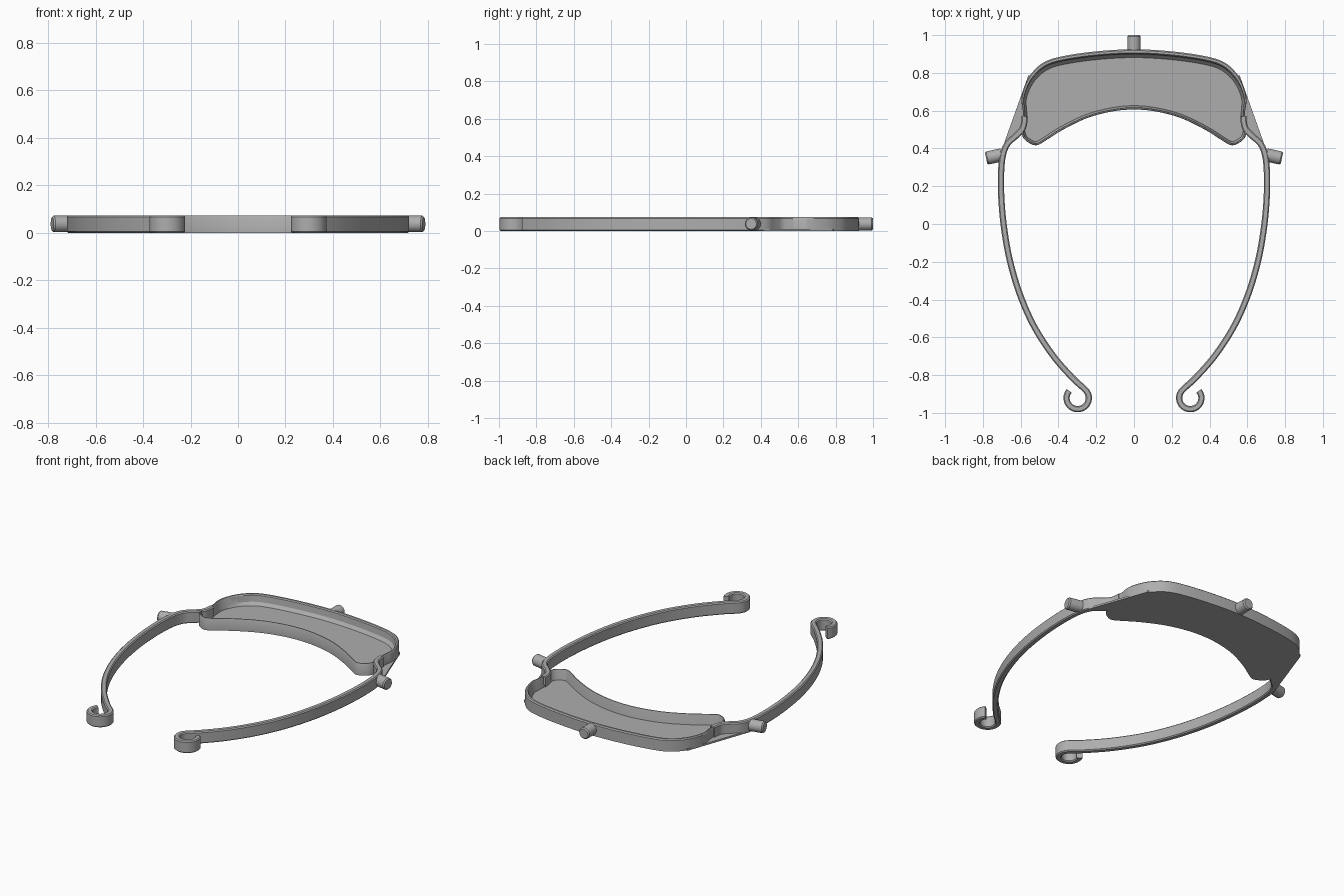
import bpy, bmesh, math
from mathutils import Vector

if "Cube" in bpy.data.objects:
    bpy.data.objects.remove(bpy.data.objects["Cube"], do_unlink=True)

H = 0.074       # height of the frame
FLOOR = 0.012   # thickness of the floor plates

grey = bpy.data.materials.new("grey plastic")
grey.use_nodes = True
grey.diffuse_color = (0.42, 0.42, 0.42, 1)
grey.node_tree.nodes["Principled BSDF"].inputs["Base Color"].default_value = (0.42, 0.42, 0.42, 1)


def smooth_path(pts, closed=False, steps=6):
    """Catmull-Rom curve through 2D points."""
    p = [Vector(q) for q in pts]
    n = len(p)
    at = (lambda i: p[i % n]) if closed else (lambda i: p[max(0, min(n - 1, i))])
    out = []
    for i in range(n if closed else n - 1):
        a, b, c, d = at(i - 1), at(i), at(i + 1), at(i + 2)
        for s in range(steps):
            t = s / steps
            out.append(0.5 * (2 * b + (c - a) * t + (2 * a - 5 * b + 4 * c - d) * t * t
                              + (3 * b - a - 3 * c + d) * t ** 3))
    return out if closed else out + [p[-1]]


def finish(name, bm, mirror=False):
    bmesh.ops.recalc_face_normals(bm, faces=bm.faces)
    mesh = bpy.data.meshes.new(name)
    bm.to_mesh(mesh)
    bm.free()
    mesh.materials.append(grey)
    ob = bpy.data.objects.new(name, mesh)
    bpy.context.collection.objects.link(ob)
    if mirror:
        ob.modifiers.new("Mirror", "MIRROR").use_clip = False
    bpy.ops.object.select_all(action="DESELECT")
    ob.select_set(True)
    bpy.context.view_layer.objects.active = ob
    bpy.ops.object.shade_smooth_by_angle(angle=math.radians(30))
    return ob


def sweep(name, path, profile, closed=False, mirror=False, width=lambda p: 1):
    """Carry a section of (offset to the right, height) along a path."""
    bm = bmesh.new()
    n, rings = len(path), []
    for i, p in enumerate(path):
        a = path[(i - 1) % n] if closed else path[max(i - 1, 0)]
        b = path[(i + 1) % n] if closed else path[min(i + 1, n - 1)]
        t = (b - a).normalized()
        side = Vector((t.y, -t.x)) * width(p)
        rings.append([bm.verts.new((*(p + side * o), z)) for o, z in profile])
    k = len(profile)
    for i in range(n if closed else n - 1):
        r, s = rings[i], rings[(i + 1) % n]
        for j in range(k):
            bm.faces.new((r[j], r[(j + 1) % k], s[(j + 1) % k], s[j]))
    if not closed:
        bm.faces.new(rings[0])
        bm.faces.new(rings[-1])
    return finish(name, bm, mirror)


def plate(name, outline, z0, z1, mirror=False):
    bm = bmesh.new()
    face = bm.faces.new([bm.verts.new((p[0], p[1], z0)) for p in outline])
    top = bmesh.ops.extrude_face_region(bm, geom=[face])["geom"]
    bmesh.ops.translate(bm, vec=(0, 0, z1 - z0),
                        verts=[v for v in top if isinstance(v, bmesh.types.BMVert)])
    return finish(name, bm, mirror)


def peg(name, start, end, radius, mirror=False):
    """Horizontal round peg with a chamfered outer end."""
    a, b = Vector((*start, H / 2 + 0.001)), Vector((*end, H / 2 + 0.001))
    d = (b - a).normalized()
    side = Vector((-d.y, d.x, 0))
    bm = bmesh.new()
    rings = []
    for pos, r in ((a, radius), (b - d * 0.007, radius), (b, radius - 0.006)):
        ring = []
        for i in range(24):
            t = math.tau * i / 24
            ring.append(bm.verts.new(pos + side * r * math.cos(t) + Vector((0, 0, r * math.sin(t)))))
        rings.append(ring)
    for r, s in zip(rings, rings[1:]):
        for j in range(24):
            bm.faces.new((r[j], r[(j + 1) % 24], s[(j + 1) % 24], s[j]))
    bm.faces.new(rings[0])
    bm.faces.new(rings[-1])
    return finish(name, bm, mirror)


# Tray outline: one half, then its mirror image
half = [(0, 0.925), (0.2, 0.914), (0.38, 0.888), (0.48, 0.855), (0.545, 0.795),
        (0.58, 0.73), (0.596, 0.66), (0.587, 0.58), (0.598, 0.51), (0.587, 0.457),
        (0.55, 0.426), (0.515, 0.417), (0.475, 0.437), (0.38, 0.497), (0.25, 0.56),
        (0.12, 0.595), (0, 0.606)]
outline = smooth_path(half + [(-x, y) for x, y in half[-2:0:-1]], closed=True)
plate("tray_floor", outline, 0, FLOOR)

# Tray wall: thicker at the back, sloping inwards to the floor
sweep("tray_wall", outline,
      [(0, 0), (0, H - 0.006), (0.15, H), (0.42, H), (0.55, H - 0.006),
       (0.65, 0.03), (1, FLOOR), (1, 0)], closed=True,
      width=lambda p: 0.02 + 0.024 * max(0, min(1, (p.y - 0.6) / 0.25)))

# Side arms ending in open hooks
arm = smooth_path([(0.578, 0.57), (0.588, 0.51), (0.625, 0.467), (0.67, 0.425), (0.695, 0.36),
                   (0.704, 0.26), (0.702, 0.13), (0.688, -0.02), (0.658, -0.19), (0.605, -0.37),
                   (0.53, -0.54), (0.43, -0.695), (0.33, -0.81), (0.275, -0.861)])
for i in range(29):
    t = math.radians(138 + 262 * i / 28)
    arm.append(Vector((0.298 + 0.059 * math.cos(t), -0.921 + 0.059 * math.sin(t))))
w, c = 0.0165, 0.006
sweep("hooked_arms", arm,
      [(-w, c), (-w, H - c), (c - w, H), (w - c, H), (w, H - c), (w, c), (w - c, 0), (c - w, 0)],
      mirror=True)

# Thin corner webs between tray and arms
plate("corner_webs", [(0.54, 0.79), (0.56, 0.785), (0.703, 0.385), (0.67, 0.42),
                      (0.625, 0.465), (0.585, 0.52), (0.575, 0.6)], 0, FLOOR - 0.001, mirror=True)

# Pegs for attaching a shield
peg("back_peg", (0, 0.905), (0, 1.0), 0.035)
peg("side_pegs", (0.7, 0.366), (0.783, 0.348), 0.035, mirror=True)
